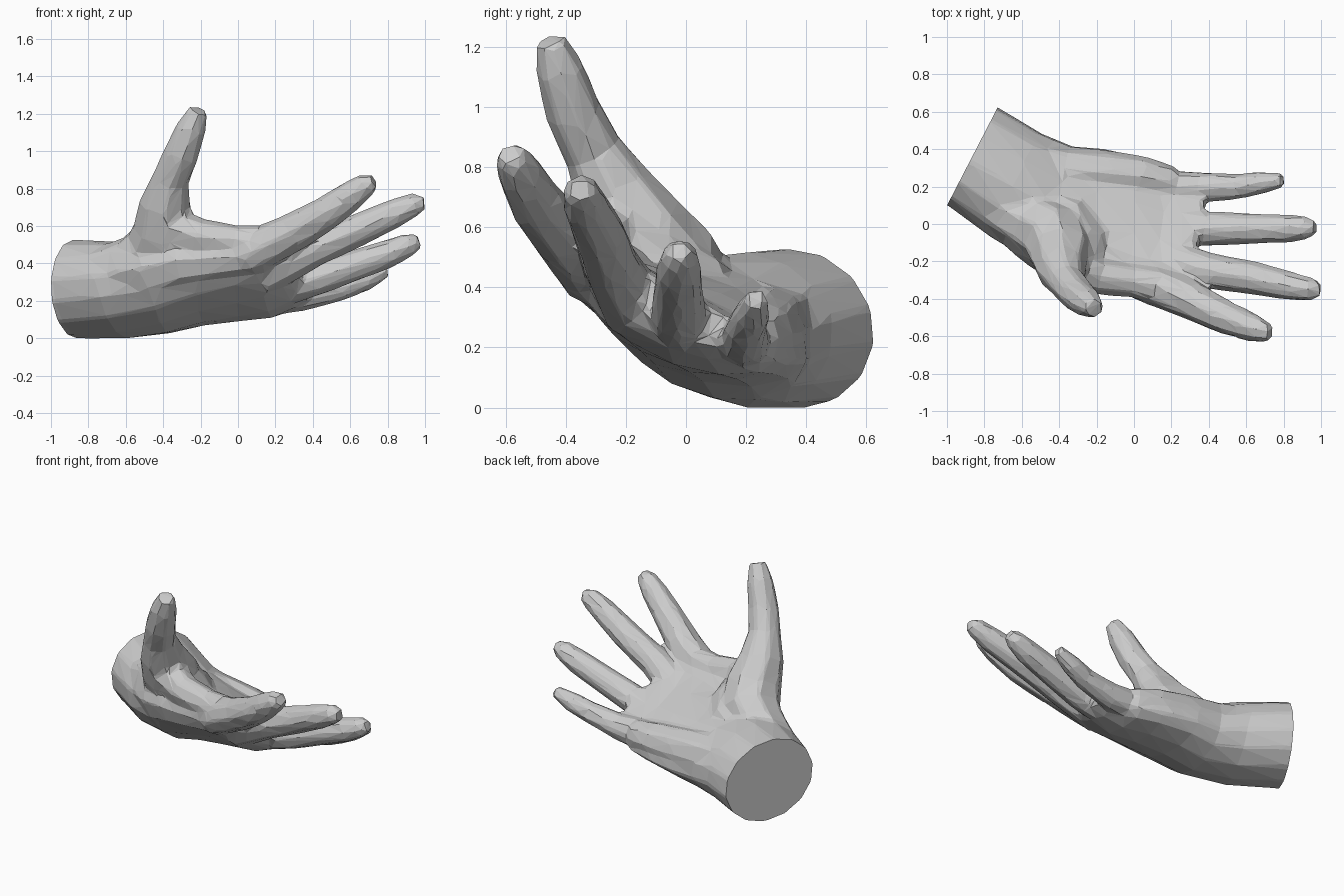
import bpy, bmesh
from math import sin, cos, pi, radians
from mathutils import Vector

if "Cube" in bpy.data.objects:
    bpy.data.objects.remove(bpy.data.objects["Cube"])

# One plain grey for the whole hand
skin = bpy.data.materials.new("plain_grey")
skin.use_nodes = True
skin.diffuse_color = (0.6, 0.6, 0.6, 1)
bsdf = skin.node_tree.nodes["Principled BSDF"]
bsdf.inputs["Base Color"].default_value = skin.diffuse_color
bsdf.inputs["Roughness"].default_value = 0.8

bm = bmesh.new()


def loft(rings):
    """Skin a closed shell over equal-sized rings of points."""
    rows = [[bm.verts.new(p) for p in ring] for ring in rings]
    n = len(rows[0])
    faces = [bm.faces.new((a[i], a[(i + 1) % n], b[(i + 1) % n], b[i]))
             for a, b in zip(rows, rows[1:]) for i in range(n)]
    faces += [bm.faces.new(rows[0][::-1]), bm.faces.new(rows[-1])]
    bmesh.ops.recalc_face_normals(bm, faces=faces)


def tube(path, sides=8):
    """Round limb along points of (x, y, z, radius)."""
    pts = [Vector(p[:3]) for p in path]
    rings, side, last = [], None, None
    for i, p in enumerate(pts):
        t = (pts[min(i + 1, len(pts) - 1)] - pts[max(i - 1, 0)]).normalized()
        if side is None:
            side = t.orthogonal().normalized()
        else:
            side = last.rotation_difference(t) @ side
        last, up = t, t.cross(side)
        r = path[i][3] + 0.008
        rings.append([p + r * (side * cos(a) + up * sin(a))
                      for a in (2 * pi * k / sides for k in range(sides))])
    loft(rings)


def section(x, y, z, width, thick, yaw, tilt, sag, sides=14):
    """Tilted oval slice of the palm, sagging in the middle to cup it."""
    yaw, tilt = radians(yaw), radians(tilt)
    across = Vector((sin(yaw) * cos(tilt), cos(yaw) * cos(tilt), -sin(tilt)))
    up = Vector((0, sin(tilt), cos(tilt)))
    ring = []
    for k in range(sides):
        a = 2 * pi * k / sides
        ring.append(Vector((x, y, z)) + across * width * cos(a)
                    + up * (thick * sin(a) - sag * sin(a) ** 2))
    return ring


# Wrist and palm
loft([section(*s) for s in (
    (-1.05, .455, .26, .30, .265, 27, 10, 0),
    (-.86, .36, .26, .30, .265, 27, 10, 0),
    (-.62, .20, .255, .32, .255, 25, 14, 0),
    (-.4, .09, .255, .35, .215, 12, 18, .005),
    (-.2, .04, .285, .39, .17, 5, 20, .02),
    (0, 0, .31, .40, .145, 3, 23, .035),
    (.15, -.04, .33, .39, .125, 8, 27, .05),
    (.27, -.05, .35, .33, .10, 10, 29, .045),
    (.355, 0, .32, .19, .07, 10, 28, .02))])

# Index, middle, ring and little finger
tube([(.05, -.30, .44, .11), (.3, -.405, .565, .098), (.48, -.495, .67, .086),
      (.62, -.55, .77, .072), (.69, -.575, .82, .056), (.73, -.585, .84, .035)])
tube([(.12, -.17, .33, .11), (.4, -.25, .47, .09), (.65, -.29, .58, .082),
      (.85, -.335, .67, .07), (.95, -.35, .715, .056), (1, -.355, .72, .03)])
tube([(.12, 0, .25, .11), (.4, -.025, .31, .086), (.65, -.025, .395, .076),
      (.82, -.025, .455, .07), (.92, -.02, .50, .056), (.97, -.02, .52, .03)])
tube([(.08, .19, .21, .10), (.35, .195, .225, .076), (.55, .2, .265, .062),
      (.68, .22, .31, .055), (.8, .235, .36, .03)])

# Thumb with its fleshy base
tube([(-.74, .1, .34, .13), (-.56, .01, .38, .16), (-.43, -.06, .46, .18),
      (-.39, -.16, .58, .165), (-.39, -.24, .72, .13), (-.36, -.31, .85, .094),
      (-.305, -.375, .98, .088), (-.25, -.42, 1.12, .075), (-.21, -.45, 1.22, .045)])

# Inner swell of the thumb base, overhanging the palm
tube([(-.5, .08, .34, .13), (-.34, .01, .38, .145), (-.28, -.1, .44, .13),
      (-.3, -.22, .52, .12)])

# Heel of the palm on the little finger side
tube([(-.58, .33, .29, .12), (-.38, .28, .265, .13), (-.15, .27, .25, .12),
      (.05, .25, .24, .105), (.2, .22, .225, .085)])

# Web between thumb and index finger
tube([(-.4, -.2, .6, .12), (-.2, -.28, .54, .09), (0, -.305, .51, .085),
      (.14, -.33, .51, .09), (.3, -.40, .58, .08)])

# Fleshy edge of the palm below the web
tube([(-.62, -.02, .34, .12), (-.46, -.11, .37, .15), (-.28, -.2, .41, .14),
      (-.05, -.27, .43, .11), (.14, -.31, .45, .10)])

mesh = bpy.data.meshes.new("hand")
bm.to_mesh(mesh)
bm.free()
hand = bpy.data.objects.new("hand", mesh)
bpy.context.collection.objects.link(hand)

# Fuse the parts into one skin, then reduce it to broad facets
fuse = hand.modifiers.new("fuse", 'REMESH')
fuse.mode, fuse.voxel_size = 'VOXEL', 0.016
soften = hand.modifiers.new("soften", 'SMOOTH')
soften.factor, soften.iterations = 0.5, 9
facet = hand.modifiers.new("facet", 'DECIMATE')
facet.ratio = 0.03
graph = bpy.context.evaluated_depsgraph_get()
final = bpy.data.meshes.new_from_object(hand.evaluated_get(graph))
hand.modifiers.clear()

# Cut the wrist off flat
bm = bmesh.new()
bm.from_mesh(final)
cut = bmesh.ops.bisect_plane(
    bm, geom=bm.verts[:] + bm.edges[:] + bm.faces[:],
    plane_co=(-.865, .36, .26), plane_no=(-.89, .46, 0), clear_outer=True)
rim = [e for e in cut["geom_cut"] if isinstance(e, bmesh.types.BMEdge)]
bmesh.ops.holes_fill(bm, edges=rim, sides=0)
bmesh.ops.recalc_face_normals(bm, faces=bm.faces[:])
for f in bm.faces:
    f.smooth = False
    f.material_index = 0
low = min(v.co.z for v in bm.verts)
bmesh.ops.translate(bm, verts=bm.verts[:], vec=(0, 0, -low))
bm.to_mesh(final)
bm.free()
hand.data = final
final.materials.clear()
final.materials.append(skin)
